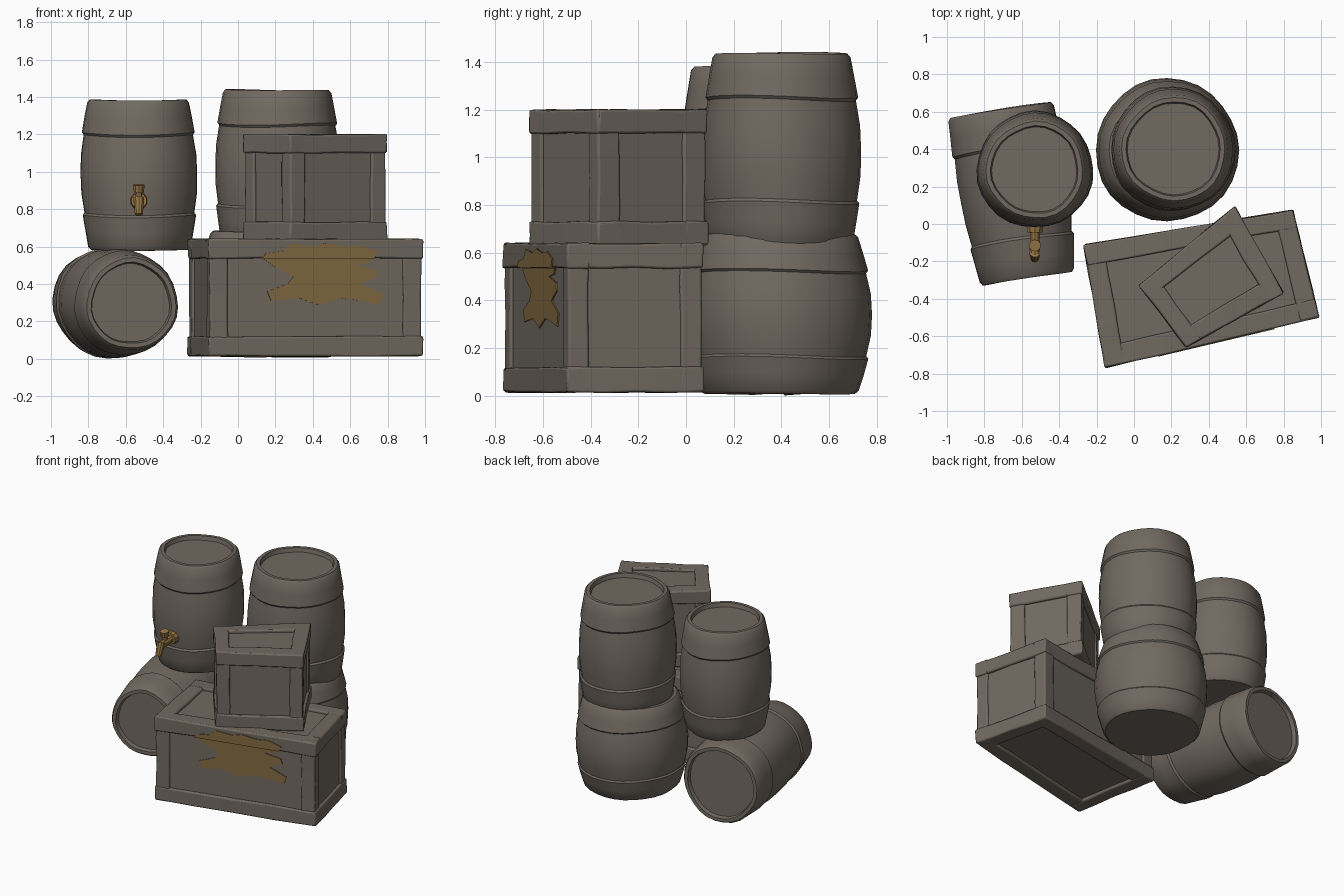
import bpy, bmesh, math, random
from mathutils import Vector, Matrix

if "Cube" in bpy.data.objects:
    bpy.data.objects.remove(bpy.data.objects["Cube"])

random.seed(4)


def material(name, rgb):
    m = bpy.data.materials.new(name)
    m.diffuse_color = (*rgb, 1)
    m.use_nodes = True
    m.node_tree.nodes["Principled BSDF"].inputs["Base Color"].default_value = m.diffuse_color
    return m


WOOD = material("weathered wood", (0.165, 0.142, 0.118))
BRASS = material("old brass", (0.30, 0.18, 0.06))
STAIN = material("ochre stain", (0.22, 0.14, 0.05))


def finish(bm, name, mat, angle=35):
    bmesh.ops.recalc_face_normals(bm, faces=bm.faces[:])
    me = bpy.data.meshes.new(name)
    bm.to_mesh(me)
    bm.free()
    me.materials.append(mat)
    me.shade_smooth()
    me.set_sharp_from_angle(angle=math.radians(angle))
    ob = bpy.data.objects.new(name, me)
    bpy.context.collection.objects.link(ob)
    return ob


def loft(bm, rings):
    """Skin a list of point rings and cap both ends."""
    rings = [[bm.verts.new(p) for p in ring] for ring in rings]
    for a, b in zip(rings, rings[1:]):
        for k in range(len(a)):
            n = (k + 1) % len(a)
            bm.faces.new((a[k], a[n], b[n], b[k]))
    bm.faces.new(rings[0])
    bm.faces.new(rings[-1])


def barrel(name, start, end, r0, rmid, r1, recess0=0.0, recess1=0.03, sides=28):
    """Bulging barrel lathed between two points, with hoop steps and recessed lids."""
    start, end = Vector(start), Vector(end)
    axis = end - start
    length = axis.length

    def radius(t):
        return r0 + (r1 - r0) * t + (rmid - (r0 + r1) / 2) * (1 - (2 * t - 1) ** 2)

    profile = []
    if recess0:
        profile += [(r0 - 0.035, recess0), (r0 - 0.028, 0)]
    profile += [(r0 - 0.004, 0), (radius(0.02) + 0.006, 0.02 * length)]
    for t, step in ((0.12, 0.004), (0.225, 0.005), (0.24, -0.006), (0.37, 0), (0.5, 0),
                    (0.63, 0), (0.76, -0.006), (0.775, 0.005), (0.88, 0.004), (0.98, 0.006)):
        profile.append((radius(t) + step, t * length))
    profile += [(r1 - 0.004, length), (r1 - 0.028, length), (r1 - 0.035, length - recess1)]

    ph = [random.uniform(0, 6.28) for _ in range(3)]
    rings = []
    for r, z in profile:
        ring = []
        lift = 0.008 if 0.03 < z < length - 0.03 else 0.003
        for k in range(sides):
            a = 2 * math.pi * k / sides
            # hand-worn wobble
            rr = r + 0.004 * math.sin(3 * a + ph[0] + 4 * z) + 0.002 * math.sin(7 * a + ph[1])
            ring.append((rr * math.cos(a), rr * math.sin(a), z + lift * math.sin(2 * a + ph[2])))
        rings.append(ring)
    bm = bmesh.new()
    loft(bm, rings)
    rot = Vector((0, 0, 1)).rotation_difference(axis.normalized()).to_matrix().to_4x4()
    bm.transform(Matrix.Translation(start) @ rot)
    return finish(bm, name, WOOD)


# barrels: stack of two, a lying one, and one standing on it
barrel("stack_lower_barrel", (0.175, 0.395, 0.01), (0.18, 0.395, 0.68), 0.32, 0.383, 0.315)
barrel("stack_upper_barrel", (0.205, 0.40, 0.63), (0.212, 0.40, 1.437), 0.295, 0.333, 0.28)
barrel("lying_barrel", (-0.57, -0.29, 0.295), (-0.712, 0.612, 0.302), 0.245, 0.293, 0.278, 0.03)
barrel("tapped_barrel", (-0.53, 0.29, 0.58), (-0.53, 0.29, 1.383), 0.265, 0.312, 0.262)


def footprint(corners):
    """Map u, v in 0..1 to a slightly crooked four-cornered footprint."""
    a, b, c, d = (Vector((*p, 0)) for p in corners)

    def place(u, v, z):
        p = (a * (1 - u) + b * u) * (1 - v) + (d * (1 - u) + c * u) * v
        return Vector((p.x, p.y, z))
    return place


def block(bm, place, u, v, z, wobble):
    """Box in footprint space, cut into segments along its length and made uneven."""
    box = (u, v, z)
    spans = [s[1] - s[0] for s in box]
    ax = spans.index(max(spans))
    b, c = (ax + 1) % 3, (ax + 2) % 3
    cuts = 4 if wobble else 1
    rings = []
    for i in range(cuts + 1):
        ring = []
        for j, k in ((0, 0), (1, 0), (1, 1), (0, 1)):
            p = [0, 0, 0]
            p[ax] = box[ax][0] + spans[ax] * i / cuts
            p[b], p[c] = box[b][j], box[c][k]
            ring.append(place(*p) + Vector([random.uniform(-wobble, wobble) for _ in range(3)]))
        rings.append(ring)
    loft(bm, rings)


def crate(name, corners, z0, z1, f):
    """Panel core with a frame of rails and posts; f is the frame width."""
    place = footprint(corners)
    lu = (place(1, .5, 0) - place(0, .5, 0)).length
    lv = (place(.5, 1, 0) - place(.5, 0, 0)).length
    fu, fv, d = f / lu, f / lv, 0.02
    core = bmesh.new()
    block(core, place, (d / lu, 1 - d / lu), (d / lv, 1 - d / lv), (z0 + d, z1 - d), 0)
    finish(core, name + "_panels", WOOD)
    bm = bmesh.new()
    for z in ((z0, z0 + f), (z1 - f, z1)):
        for v in ((0, fv), (1 - fv, 1)):
            block(bm, place, (0, 1), v, z, 0.004)
        for u in ((0, fu), (1 - fu, 1)):
            block(bm, place, u, (0.006, 0.994), z, 0.004)
    e = 0.007
    for u in ((e / lu, fu), (1 - fu, 1 - e / lu)):
        for v in ((e / lv, fv), (1 - fv, 1 - e / lv)):
            block(bm, place, u, v, (z0 + 0.02, z1 - 0.02), 0.003)
    ob = finish(bm, name + "_frame", WOOD)
    bev = ob.modifiers.new("worn edges", "BEVEL")
    bev.width, bev.segments, bev.limit_method = 0.009, 2, "ANGLE"
    bev.angle_limit = math.radians(50)
    return place


# crates
big = crate("large_crate", [(-0.155, -0.77), (0.99, -0.5), (0.85, 0.075), (-0.27, -0.11)], 0.015, 0.64, 0.105)
crate("small_crate", [(0.28, -0.66), (0.80, -0.37), (0.54, 0.095), (0.025, -0.33)], 0.63, 1.20, 0.10)


# painted stain on the large crate's front: one plate on the rail, one on the panel
def stain(name, pts, push):
    bm = bmesh.new()
    out = Vector((0.23, -0.973, 0))
    loft(bm, [[big((x + 0.155) / 1.145, 0, z) + out * h for x, z in pts] for h in (push - 0.006, push)])
    finish(bm, name, STAIN)


stain("stain_on_rail", [(.13, .537), (.15, .565), (.24, .575), (.28, .615), (.40, .60), (.47, .618),
                        (.57, .60), (.66, .605), (.75, .575), (.73, .537)], 0.006)
stain("stain_on_panel", [(.14, .535), (.72, .535), (.70, .51), (.62, .50), (.74, .475), (.75, .44),
                         (.66, .40), (.78, .345), (.76, .29), (.66, .31), (.55, .325), (.44, .285),
                         (.33, .325), (.18, .31), (.16, .36), (.27, .40), (.30, .44), (.20, .49)], -0.013)


# brass tap
def rod(bm, p, q, r0, r1, sides=10):
    p, q = Vector(p), Vector(q)
    rot = (q - p).to_track_quat("Z", "Y").to_matrix().to_4x4()
    bmesh.ops.create_cone(bm, cap_ends=True, segments=sides, radius1=r0, radius2=r1,
                          depth=(q - p).length, matrix=Matrix.Translation((p + q) / 2) @ rot)


tap = bmesh.new()
X = -0.53
rod(tap, (X, 0.02, 0.845), (X, -0.045, 0.845), 0.05, 0.042)      # flange
rod(tap, (X, -0.04, 0.845), (X, -0.165, 0.84), 0.026, 0.03)      # pipe
rod(tap, (X, -0.15, 0.86), (X, -0.185, 0.77), 0.03, 0.022)       # spout
rod(tap, (X, -0.11, 0.84), (X, -0.11, 0.895), 0.022, 0.016)      # valve stem
rod(tap, (X, -0.11, 0.89), (X, -0.115, 0.93), 0.028, 0.032)      # handle
finish(tap, "brass_tap", BRASS)
